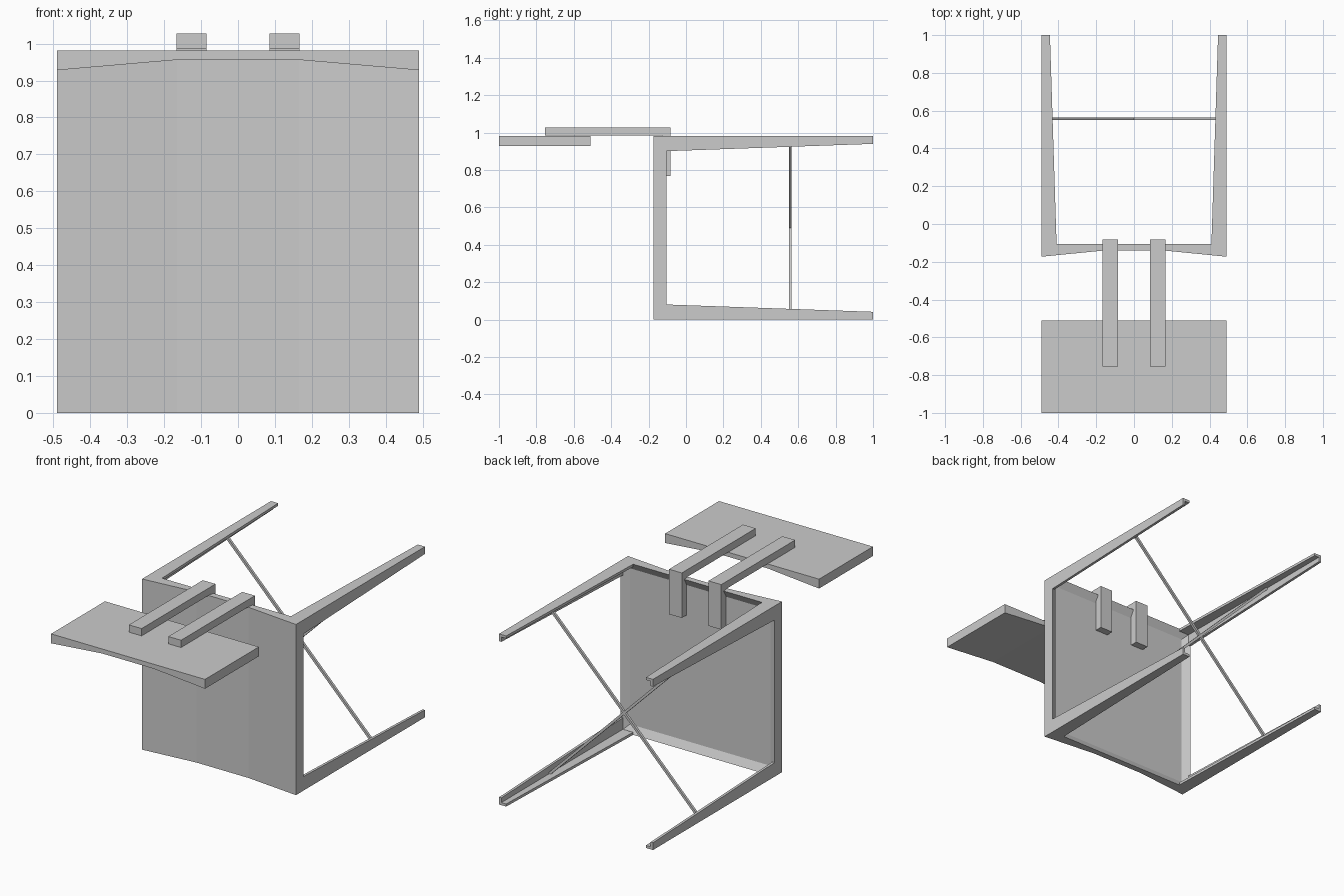
import bpy, bmesh
from mathutils import Vector

if "Cube" in bpy.data.objects:
    bpy.data.objects.remove(bpy.data.objects["Cube"])


def loft(name, a, b, recess=None):
    """Closed solid between two matching loops; optionally recess the +y face."""
    bm = bmesh.new()
    va = [bm.verts.new(p) for p in a]
    vb = [bm.verts.new(p) for p in b]
    n = len(va)
    bm.faces.new(va)
    bm.faces.new(vb)
    for i in range(n):
        j = (i + 1) % n
        bm.faces.new((va[i], va[j], vb[j], vb[i]))
    bmesh.ops.recalc_face_normals(bm, faces=bm.faces)
    if recess:
        back = [f for f in bm.faces if f.normal.y > 0.99]
        bmesh.ops.inset_region(bm, faces=back, thickness=recess[0])
        bmesh.ops.translate(bm, verts=list({v for f in back for v in f.verts}),
                            vec=(0, -recess[1], 0))
    me = bpy.data.meshes.new(name)
    bm.to_mesh(me)
    bm.free()
    ob = bpy.data.objects.new(name, me)
    bpy.context.collection.objects.link(ob)
    return ob


# Chair lying on its back edge: dished seat, hollowed underneath
W, H, E, C = 0.49, 0.982, -0.105, 0.165
seat = [(-W, E), (-W, -0.173), (-C, -0.141), (C, -0.141), (W, -0.173), (W, E)]
loft("seat", [(x, y, 0) for x, y in seat], [(x, y, H) for x, y in seat],
     recess=(0.06, 0.024))

# Backrest panel with the same dished face
back = [(-W, H), (-W, 0.928), (-C, 0.956), (C, 0.956), (W, 0.928), (W, H)]
loft("backrest", [(x, -1, z) for x, z in back], [(x, -0.51, z) for x, z in back])


# Tapered angle-section legs at the four seat corners
def angle_section(sx, top, y, wx, wz, t=0.015):
    pts = [(0, 0), (wx, 0), (wx, t), (t, t), (t, wz), (0, wz)]
    return [(sx * (W - u), y, H - v if top else v) for u, v in pts]


for sx, side in ((-1, "left"), (1, "right")):
    for top, end in ((True, "back"), (False, "front")):
        loft(f"{end}_leg_{side}",
             angle_section(sx, top, E, 0.08, 0.081),
             angle_section(sx, top, 1.0, 0.045, 0.042))

    # L-shaped bracket carrying the backrest
    prof = [(-0.755, 0.985), (-0.125, 0.985), (-0.125, 0.768),
            (-0.083, 0.768), (-0.083, 1.027), (-0.755, 1.027)]
    loft(f"back_bracket_{side}",
         [(sx * 0.085, y, z) for y, z in prof],
         [(sx * 0.166, y, z) for y, z in prof])

    # Diagonal brace rod between opposite legs
    p, q = Vector((sx * 0.476, 0.558, 0.014)), Vector((-sx * 0.476, 0.558, 0.968))
    d = (q - p).normalized()
    u, v = Vector((0, 0.007, 0)), d.cross(Vector((0, 0.007, 0)))
    ring = [u + v, u - v, -u - v, -u + v]
    loft(f"cross_brace_{side}", [p + r for r in ring], [q + r for r in ring])
